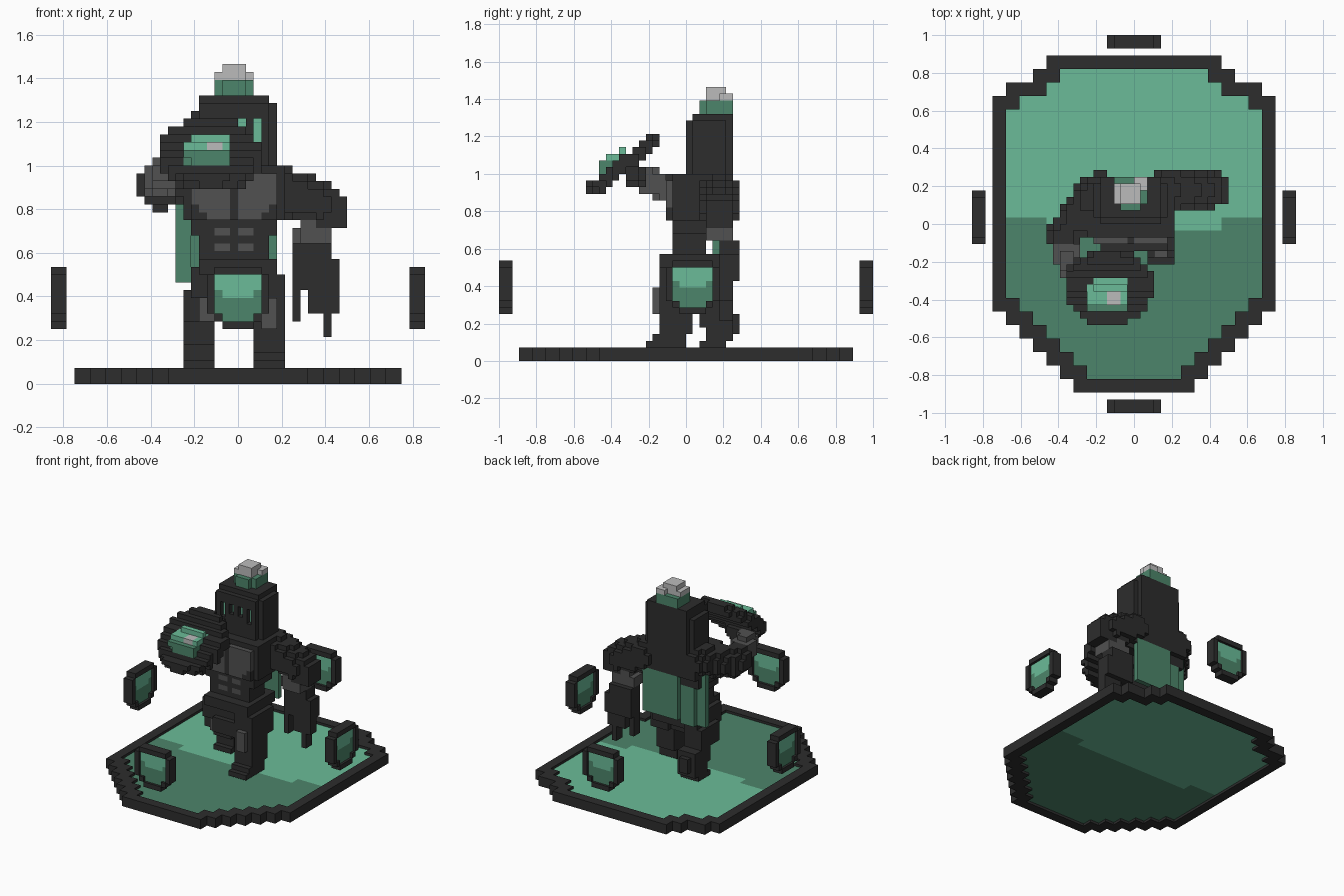
import bpy, bmesh
from mathutils import Vector

if "Cube" in bpy.data.objects:
    bpy.data.objects.remove(bpy.data.objects["Cube"])

U = 1 / 28  # edge of one block


def material(name, r, g, b):
    m = bpy.data.materials.new(name)
    m.use_nodes = True
    m.diffuse_color = (r, g, b, 1)
    m.node_tree.nodes["Principled BSDF"].inputs["Base Color"].default_value = (r, g, b, 1)
    return m


MATS = [material("charcoal", .026, .026, .026), material("grey", .082, .082, .082),
        material("pale_grey", .50, .50, .50), material("light_green", .145, .50, .315),
        material("dark_green", .073, .235, .145)]
DARK, GREY, PALE, LIGHT, GREEN = range(5)
SIDES = [Vector(s) for s in ((1, 0, 0), (-1, 0, 0), (0, 1, 0), (0, -1, 0), (0, 0, 1), (0, 0, -1))]


def box(x0, x1, y0, y1, z0, z1):
    return {(x, y, z) for x in range(x0, x1) for y in range(y0, y1) for z in range(z0, z1)}


def limb(a, b, ra, rb):
    """Blocks inside a tapered capsule from a to b."""
    a, b = Vector(a), Vector(b)
    d = b - a
    r = int(max(ra, rb)) + 2
    lo = [int(min(p, q)) - r for p, q in zip(a, b)]
    hi = [int(max(p, q)) + r for p, q in zip(a, b)]
    out = set()
    for c in box(lo[0], hi[0], lo[1], hi[1], lo[2], hi[2]):
        p = Vector(c) + Vector((.5, .5, .5))
        t = min(1, max(0, (p - a).dot(d) / d.length_squared))
        if (p - a - d * t).length < ra + (rb - ra) * t:
            out.add(c)
    return out


def build(name, cells, rule, shift=(0, 0, 0)):
    """Mesh of the exposed block faces; rule is a colour or a function of the block."""
    bm = bmesh.new()
    cache = {}

    def vert(p):
        k = tuple(round(v * 2) for v in p)
        if k not in cache:
            cache[k] = bm.verts.new((p + Vector(shift)) * U)
        return cache[k]

    for c in cells:
        mid = Vector(c) + Vector((.5, .5, .5))
        for n in SIDES:
            if tuple(int(i + j) for i, j in zip(c, n)) in cells:
                continue
            u = Vector((n.y, n.z, n.x)) / 2
            w = n.cross(u)
            o = mid + n / 2
            f = bm.faces.new([vert(o + u + w), vert(o - u + w), vert(o - u - w), vert(o + u - w)])
            f.material_index = rule(*c) if callable(rule) else rule
    bmesh.ops.recalc_face_normals(bm, faces=bm.faces)
    me = bpy.data.meshes.new(name)
    bm.to_mesh(me)
    bm.free()
    for m in MATS:
        me.materials.append(m)
    ob = bpy.data.objects.new(name, me)
    bpy.context.collection.objects.link(ob)
    return ob


# Crest-shaped base: charcoal rim around a two-tone floor
def half(y):
    if y >= 23 or y < -25:
        return 13 if 23 <= y < 25 else 0
    if y >= 19:
        return 15 if y >= 21 else 19
    return 21 if y >= -13 else 21 - 2 * ((-12 - y) // 2)


def outline(width, z0, z1):
    return {c for y in range(-25, 25) for c in box(-width(y), width(y), y, y + 1, z0, z1)}


def inner(y):
    return max(0, min(half(y), half(y + 2), half(y - 2)) - 2)


build("base_rim", outline(half, 0, 2) - outline(inner, 0, 2), DARK)
build("base_floor", outline(inner, 0, 1),
      lambda x, y, z: LIGHT if y >= 1 or (y >= -1 and -13 <= x < 13) else GREEN, (0, 0, .5))

# Four small floating shields
plate = box(-2, 2, 0, 1, 8, 9) | box(-3, 3, 0, 1, 9, 14)
frame = (box(-2, 2, -1, 1, 7, 8) | box(-3, 3, -1, 1, 8, 9)
         | box(-4, 4, -1, 1, 9, 14) | box(-3, 3, -1, 1, 14, 15))
frame -= {(x, y, z) for x, _, z in plate for y in (-1, 0)}


def turn(cells):
    return {(y, x, z) for x, y, z in cells}


def tone(a, z):
    return LIGHT if z >= 12 or (z >= 11 and -2 <= a < 2) else GREEN


for side, s in (("front", -27), ("back", 27)):
    build(side + "_shield_frame", frame, DARK, (0, s, 0))
    build(side + "_shield_face", plate, lambda x, y, z: tone(x, z), (0, s - .5, 0))
for side, s in (("right", -23), ("left", 23)):
    build(side + "_shield_frame", turn(frame), DARK, (s, 1, 0))
    build(side + "_shield_face", turn(plate), lambda x, y, z: tone(y, z), (s - .5, 1, 0))

# Legs in mid stride
build("left_leg", box(2, 6, -6, 0, 2, 3) | box(2, 6, -5, 0, 3, 4) | box(2, 6, -4, 1, 4, 9)
      | box(2, 6, -4, 3, 9, 14), DARK)
build("left_knee", box(3, 5, -5, -4, 7, 11), GREY)
build("right_leg", box(-7, -3, 2, 6, 2, 3) | box(-7, -3, 3, 7, 3, 5) | box(-7, -3, 2, 7, 5, 8)
      | box(-6, -4, 6, 8, 4, 7) | box(-7, -3, -1, 5, 8, 12) | box(-6, -3, -2, 5, 12, 14), DARK)
build("right_knee", box(-5, -3, -2, -1, 8, 12), GREY)

# Torso with grey chest and stomach muscles
build("hips", box(-6, 5, -3, 4, 11, 15) | box(-5, 5, -4, 5, 14, 16) | box(-3, 2, -4, 2, 9, 12), DARK)


def muscle(x, y, z):
    x = min(x, -2 - x)  # same on both sides
    if y == -2 and 17 <= z < 20 and -4 < x < -1 and z != 18:
        return GREY
    if y == -3 and -6 <= x < -1 and 21 <= z < 27 and x + z > 16:
        return GREY
    return DARK


chest = (box(-5, 4, -2, 3, 16, 20) | box(-6, 5, -2, 4, 19, 22)
         | box(-7, 6, -2, 6, 21, 24) | box(-7, 6, -2, 7, 23, 28) | box(-6, 5, -3, 0, 21, 27))
build("torso", chest, muscle)

# Cape wrapping towards the right side
build("cape", box(-3, 5, 6, 7, 14, 28) | box(-6, -3, 5, 6, 13, 27) | box(-8, -6, 4, 5, 13, 27), GREEN)

# Helmet with recessed glowing eyes
eyes = box(2, 3, 1, 2, 31, 34) | box(0, 1, 1, 2, 32, 34)
eyes |= {(-2 - x, y, z) for x, y, z in eyes}
helmet = box(-6, 5, 0, 7, 28, 35) | box(-5, 5, 0, 7, 35, 36) | box(-5, 4, 1, 7, 36, 37)
helmet -= {(x, 0, z) for x, y, z in eyes}
helmet -= {(x, y, z) for x in (-6, 4) for y in (0, 6) for z in range(28, 37)}
build("helmet", helmet, lambda x, y, z: LIGHT if (x, y, z) in eyes else DARK)

# Plume
build("plume", box(-3, 2, 3, 7, 36, 39) | box(-2, 1, 2, 6, 36, 39), GREEN)
build("plume_tip", box(-3, 1, 3, 6, 39, 40) | box(-2, 1, 3, 6, 40, 41) | box(0, 2, 5, 7, 39, 40), PALE)

# Left arm hanging, with grey cuff and clawed hand
build("left_upper_arm", limb((5, 5, 25), (10.5, 5, 23), 3.2, 3) | box(10, 14, 3, 7, 20, 24), DARK)
build("left_cuff", box(8, 12, 3, 7, 18, 21) | box(7, 12, 4, 7, 18, 20), GREY)
build("left_forearm", box(7, 12, 5, 8, 16, 18) | box(7, 13, 5, 8, 12, 16) | box(7, 8, 5, 7, 8, 12)
      | box(9, 13, 5, 7, 9, 12) | box(11, 12, 5, 7, 6, 9), DARK)

# Right arm bent forwards
build("right_upper_arm", limb((-6, 4, 26), (-10, -1, 25), 3, 2.6), DARK)
build("right_forearm", limb((-10.5, -2, 25.5), (-9.5, -6, 27), 2.4, 2),
      lambda x, y, z: GREY if y < -3 else DARK)
build("right_hand", limb((-9, -7, 27), (-5, -8, 28), 1.6, 1.6), DARK)

# Tilted round shield with raised emblem
centre = Vector((-3.7, -9.3, 29.4))
normal, up = Vector((0, -.62, .78)), Vector((0, .78, .62))
disc, emblem = set(), set()
for c in box(-12, 5, -18, 0, 22, 37):
    p = Vector(c) + Vector((.5, .5, .5)) - centre
    d, v = p.dot(normal), p.dot(up)
    r = (p.x ** 2 + v ** 2) ** .5
    if r < 6.6 and abs(d) < 1.1:
        disc.add(c)
    if abs(p.x) < 3 and abs(v + .7) < 2.6 and abs(p.x) + abs(v + .7) < 4.6 and 0 < d < 2.3:
        emblem.add(c)
stud = box(-4, -2, -12, -10, 30, 32)
build("round_shield", disc - emblem, DARK)
build("round_shield_emblem", emblem - stud, lambda x, y, z: LIGHT if z >= 30 else GREEN)
build("round_shield_stud", box(-4, -2, -12, -10, 30, 31), PALE)
